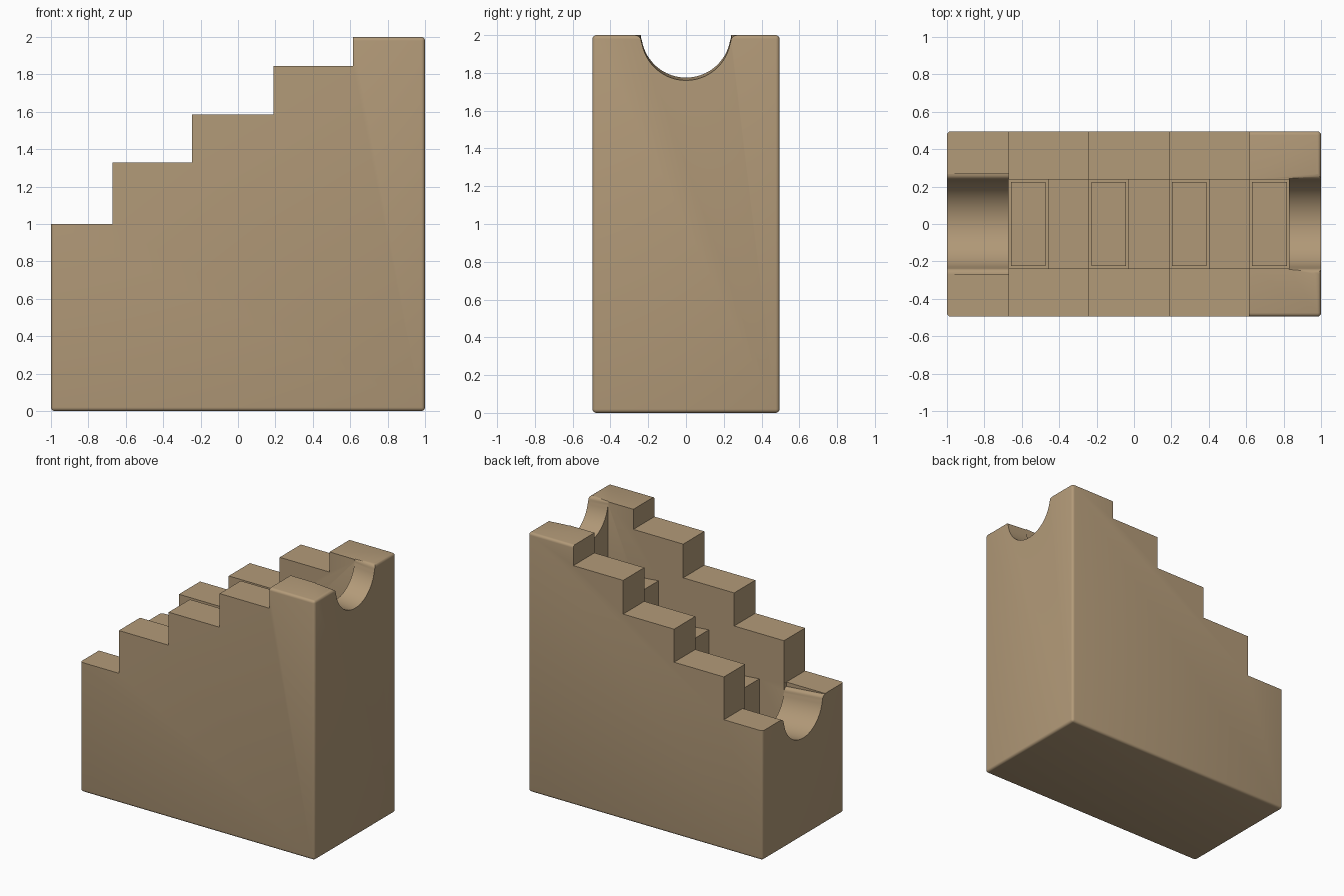
import bpy, bmesh, math

if "Cube" in bpy.data.objects:
    bpy.data.objects.remove(bpy.data.objects["Cube"])

W = 0.495        # half width of the body
C = 0.237        # half width of the channel
P0, PERIOD, POCKET = -0.67, 0.43, 0.21   # step rhythm inside the channel
RISE, SLOPE = 0.263, 0.09

wood = bpy.data.materials.new("tan")
wood.diffuse_color = (0.45, 0.325, 0.19, 1)
wood.use_nodes = True
wood.node_tree.nodes["Principled BSDF"].inputs["Base Color"].default_value = wood.diffuse_color


def make(name, bm):
    bmesh.ops.recalc_face_normals(bm, faces=bm.faces)
    me = bpy.data.meshes.new(name)
    bm.to_mesh(me)
    bm.free()
    me.materials.append(wood)
    ob = bpy.data.objects.new(name, me)
    bpy.context.collection.objects.link(ob)
    return ob


def prism(a, b):
    """Solid between two matching outlines."""
    bm = bmesh.new()
    va = [bm.verts.new(p) for p in a]
    vb = [bm.verts.new(p) for p in b]
    bm.faces.new(va)
    bm.faces.new(vb[::-1])
    n = len(va)
    for i in range(n):
        bm.faces.new((va[i], va[(i + 1) % n], vb[(i + 1) % n], vb[i]))
    return bm


def side_prism(profile, half):
    return prism([(x, -half, z) for x, z in profile],
                 [(x, half, z) for x, z in profile])


def groove(name, x0, z0, x1, z1, top):
    """Round trough with flared lips, floor running from z0 to z1."""
    f = 0.03
    right = [(C * math.sin(t), C - C * math.cos(t))
             for t in (math.radians(80) * i / 16 for i in range(17))]
    right += [(C + f - f * math.cos(t), C - f + f * math.sin(t))
              for t in (math.radians(90) * i / 6 for i in range(7))]
    right.append((C + f, top))
    pts = [(-y, z) for y, z in right[:0:-1]] + right
    end = lambda x, zb: [(x, y, z + zb) for y, z in pts]
    return make(name, prism(end(x0, z0), end(x1, z1)))


# stepped body with rounded outer edges
steps = [(-1, 1.0), (P0, 1.33), (-0.245, 1.585), (0.19, 1.845), (0.615, 2.0)]
outline = [(1, 0), (-1, 0)]
for i, (x, z) in enumerate(steps):
    nx = steps[i + 1][0] if i < 4 else 1
    outline += [(x, z), (nx, z)]
bm = side_prism(outline, W)


def rounded(e):
    a, b = (v.co for v in e.verts)
    low = a.z < 0.01 and b.z < 0.01
    upright = abs(a.x - b.x) + abs(a.y - b.y) < 0.001 and abs(a.x) > 0.99
    top = a.z > 1.99 and b.z > 1.99 and max(a.x, b.x) > 0.99
    return low or upright or top


bmesh.ops.bevel(bm, geom=[e for e in bm.edges if rounded(e)], offset=0.02,
                segments=4, profile=0.5, affect='EDGES')
body = make("stepped_body", bm)

# channel cutter: fixed sloping treads with pockets between them
floor = []
for k in range(4):
    x = P0 + PERIOD * k
    zp = 0.62 + RISE * k
    zt = 0.98 + RISE * k
    floor += [(x - 0.001 * (k == 0), zp), (x + POCKET, zp)]
    if k < 3:
        floor += [(x + POCKET, zt), (x + PERIOD, zt - SLOPE * (PERIOD - POCKET))]
xe = P0 + PERIOD * 3 + POCKET
channel = make("channel_cutter",
               side_prism(floor + [(xe, 2.3), (P0 - 0.001, 2.3)], C))

# entry and exit troughs
entry = groove("entry_cutter", -1.05, 0.763, P0 - 0.0005, 0.73, 0.5)
exit_ = groove("exit_cutter", xe - 0.001, 1.775, 1.05, 1.756, 0.5)

for cutter in (channel, entry, exit_):
    m = body.modifiers.new(cutter.name, 'BOOLEAN')
    m.operation = 'DIFFERENCE'
    m.solver = 'EXACT'
    m.object = cutter
bpy.context.view_layer.objects.active = body
body.select_set(True)
for m in list(body.modifiers):
    bpy.ops.object.modifier_apply(modifier=m.name)
bpy.ops.object.shade_smooth_by_angle(angle=math.radians(30))
for cutter in (channel, entry, exit_):
    bpy.data.objects.remove(cutter)

# lifting steps resting in the pockets with a small clearance
g = 0.012
for k in range(4):
    x0 = P0 + PERIOD * k + g
    x1 = x0 + POCKET - 2 * g
    zt = 0.725 + RISE * k
    zb = 0.61 + RISE * k
    make("lifting_step_%d" % (k + 1),
         side_prism([(x0, zb), (x1, zb), (x1, zt - SLOPE * (x1 - x0)), (x0, zt)], C - g))
